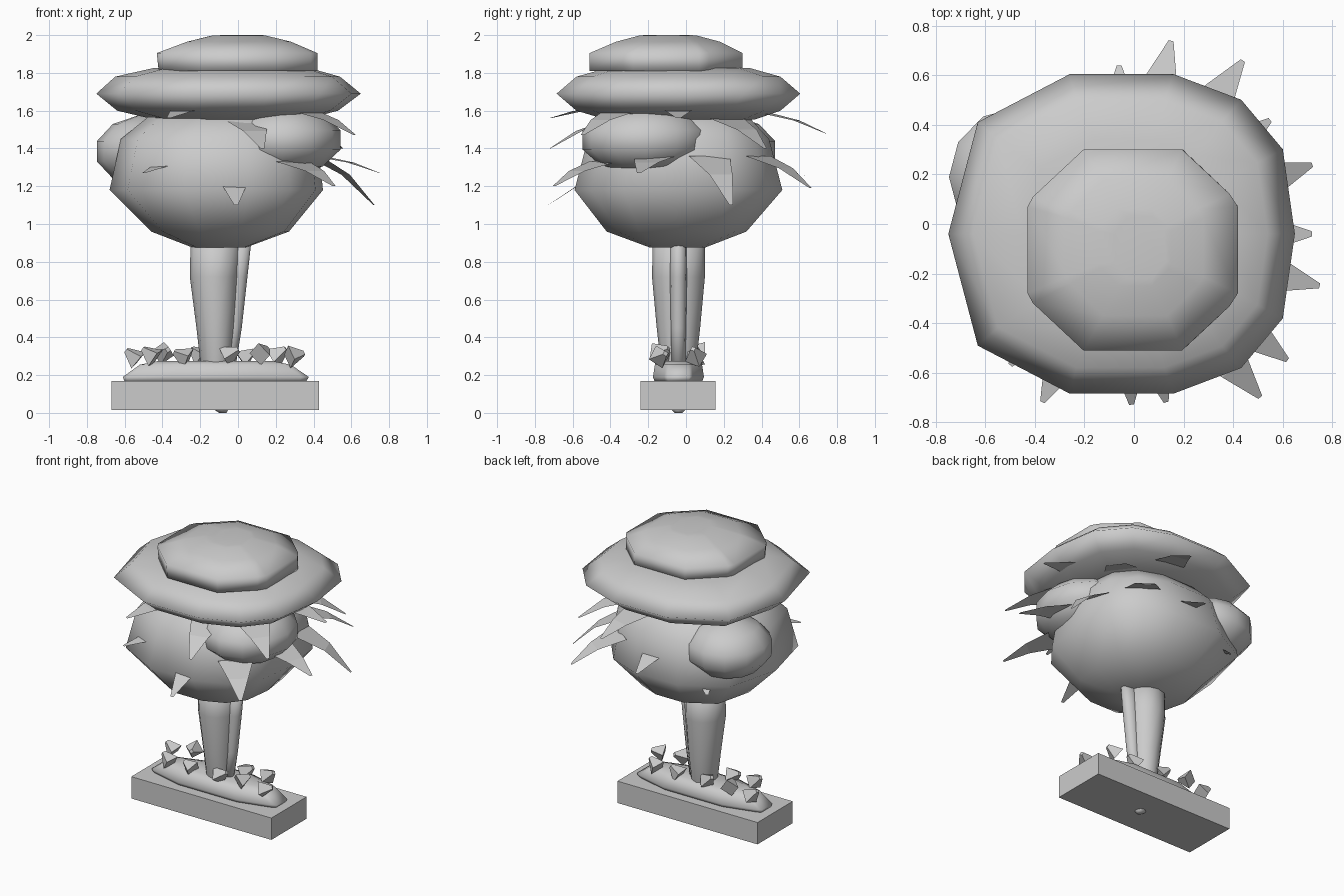
import bpy, bmesh, math, random
from mathutils import Vector, Euler

if "Cube" in bpy.data.objects:
    bpy.data.objects.remove(bpy.data.objects["Cube"])

random.seed(4)
MAT = bpy.data.materials.new("light_grey")
MAT.diffuse_color = (0.6, 0.6, 0.6, 1)
MAT.use_nodes = True
MAT.node_tree.nodes["Principled BSDF"].inputs["Base Color"].default_value = MAT.diffuse_color

# Half outlines (mirrored in y): one with points at the sides, one boxy
WIDE = [(1, 0), (.93, .53), (.69, .84), (.3, 1), (-.3, 1), (-.83, .7), (-1, 0)]
BOXY = [(1, .43), (.92, .56), (.47, 1), (-.47, 1), (-.95, .53), (-1, .43)]
ROUND = [(math.cos(i * math.pi / 6), math.sin(i * math.pi / 6)) for i in range(7)]


def finish(name, bm, smooth=True):
    bmesh.ops.recalc_face_normals(bm, faces=bm.faces)
    me = bpy.data.meshes.new(name)
    bm.to_mesh(me)
    bm.free()
    ob = bpy.data.objects.new(name, me)
    bpy.context.collection.objects.link(ob)
    me.materials.append(MAT)
    for p in me.polygons:
        p.use_smooth = smooth
    return ob


def loft(name, half, rings):
    """Skin rings of (z, xmin, xmax, ymin, ymax) with a mirrored outline."""
    outline = half + [(x, -y) for x, y in reversed(half) if abs(y) > 1e-6]
    bm = bmesh.new()
    loops = []
    for z, x0, x1, y0, y1 in rings:
        loops.append([bm.verts.new(((x0 + x1) / 2 + u * (x1 - x0) / 2,
                                    (y0 + y1) / 2 + v * (y1 - y0) / 2, z))
                      for u, v in outline])
    n = len(outline)
    for a, b in zip(loops, loops[1:]):
        for i in range(n):
            j = (i + 1) % n
            bm.faces.new((a[i], a[j], b[j], b[i]))
    bm.faces.new(loops[0][::-1])
    bm.faces.new(loops[-1])
    return finish(name, bm)


def ball(name, c, r):
    """Coarse rounded clump of foliage."""
    rings = []
    for t in (-78, -48, -16, 16, 48, 78):
        k, z = math.cos(math.radians(t)) * 1.03, math.sin(math.radians(t)) * 1.02
        rings.append((c[2] + z * r[2], c[0] - k * r[0], c[0] + k * r[0],
                      c[1] - k * r[1], c[1] + k * r[1]))
    return loft(name, ROUND, rings)


# Planter block and soil mound
bm = bmesh.new()
bmesh.ops.create_cube(bm, size=1)
for v in bm.verts:
    v.co = (v.co.x * 1.1 - .12, v.co.y * .395 - .0425, v.co.z * .155 + .0925)
finish("planter", bm, False)
loft("soil", BOXY, [(.165, -.6, .36, -.165, .085), (.19, -.61, .375, -.175, .095),
                    (.255, -.52, .28, -.165, .085), (.275, -.42, .18, -.12, .04)])

# Trunks
loft("trunk", ROUND, [(0, -.1, -.06, -.06, -.02), (.02, -.13, -.05, -.08, 0),
                      (.27, -.2, -.035, -.135, .055), (.45, -.22, -.015, -.155, .075),
                      (.72, -.255, .005, -.18, .1), (.95, -.25, .012, -.175, .1)])
loft("side_trunk", ROUND, [(.2, -.08, -.02, -.075, -.005), (.45, -.07, .02, -.08, 0),
                           (.72, -.06, .05, -.085, .005), (.95, -.05, .075, -.08, 0)])

# Foliage: main crown, two side clumps, wide disc and top cap
loft("main_crown", WIDE, [(.875, -.24, .04, -.19, .1), (.96, -.46, .27, -.42, .32),
                          (1.18, -.68, .45, -.59, .51), (1.45, -.62, .42, -.52, .44),
                          (1.58, -.46, .32, -.4, .32)])
ball("left_clump", (-.47, .19, 1.385), (.28, .285, .19))
ball("right_clump", (.235, -.215, 1.445), (.31, .335, .185))
loft("foliage_disc", WIDE, [(1.535, -.34, .22, -.32, .24), (1.555, -.45, .36, -.43, .37),
                            (1.6, -.64, .53, -.58, .5), (1.69, -.75, .65, -.685, .605),
                            (1.78, -.65, .54, -.58, .5), (1.825, -.45, .38, -.42, .34)])
loft("top_cap", BOXY, [(1.81, -.42, .42, -.51, .3), (1.905, -.43, .42, -.51, .3),
                       (1.965, -.27, .28, -.37, .18), (1.997, -.14, .15, -.25, .06),
                       (2, -.08, .13, -.22, .03)])

# Pointed leaves: tip position and rise from tip to base
LEAVES = [(-.01, -.73, 1.1, .17), (.72, .24, 1.1, .26), (.51, -.7, 1.2, .13),
          (-.5, -.57, 1.27, .07), (.75, -.25, 1.27, .09), (.44, .66, 1.19, .17),
          (-.06, .64, 1.25, .1), (-.46, .42, 1.12, .12), (.15, .74, 1.48, .11),
          (.13, -.72, 1.4, .15), (-.37, -.72, 1.56, .06), (.62, -.55, 1.47, .13),
          (.72, -.04, 1.56, .06), (.55, .42, 1.4, .16)]
bm = bmesh.new()
for x, y, z, rise in LEAVES:
    tip = Vector((x, y, z))
    out = Vector((x + .05, y + .04, 0)).normalized()
    side = Vector((-out.y, out.x, 0))
    rows = []
    for back, up, w in ((.34, 1, .115), (.16, .62, .065), (0, 0, .01)):
        c = tip - out * back + Vector((0, 0, rise * up))
        rows.append([bm.verts.new(c - side * w), bm.verts.new(c + side * w)])
    for a, b in zip(rows, rows[1:]):
        bm.faces.new((a[0], a[1], b[1], b[0]))
finish("leaves", bm, False)

# Faceted sprouts along both edges of the soil, mirrored about its middle
bm = bmesh.new()
for s in (-1, 1):
    for i, (dx, z) in enumerate(((.435, .305), (.345, .315), (.26, .325), (.175, .305), (.09, .315))):
        y = -.04 + s * (.085 if i % 2 else -.085)
        rot = Euler((random.uniform(-.9, .9), s * random.uniform(.7, 1.4), random.uniform(0, 1.5)))
        m = rot.to_matrix().to_4x4()
        m.translation = (-.125 + s * dx, y, z)
        bmesh.ops.create_cone(bm, cap_ends=True, segments=4, radius1=.062,
                              radius2=.016, depth=.085, matrix=m)
finish("sprouts", bm, False)
